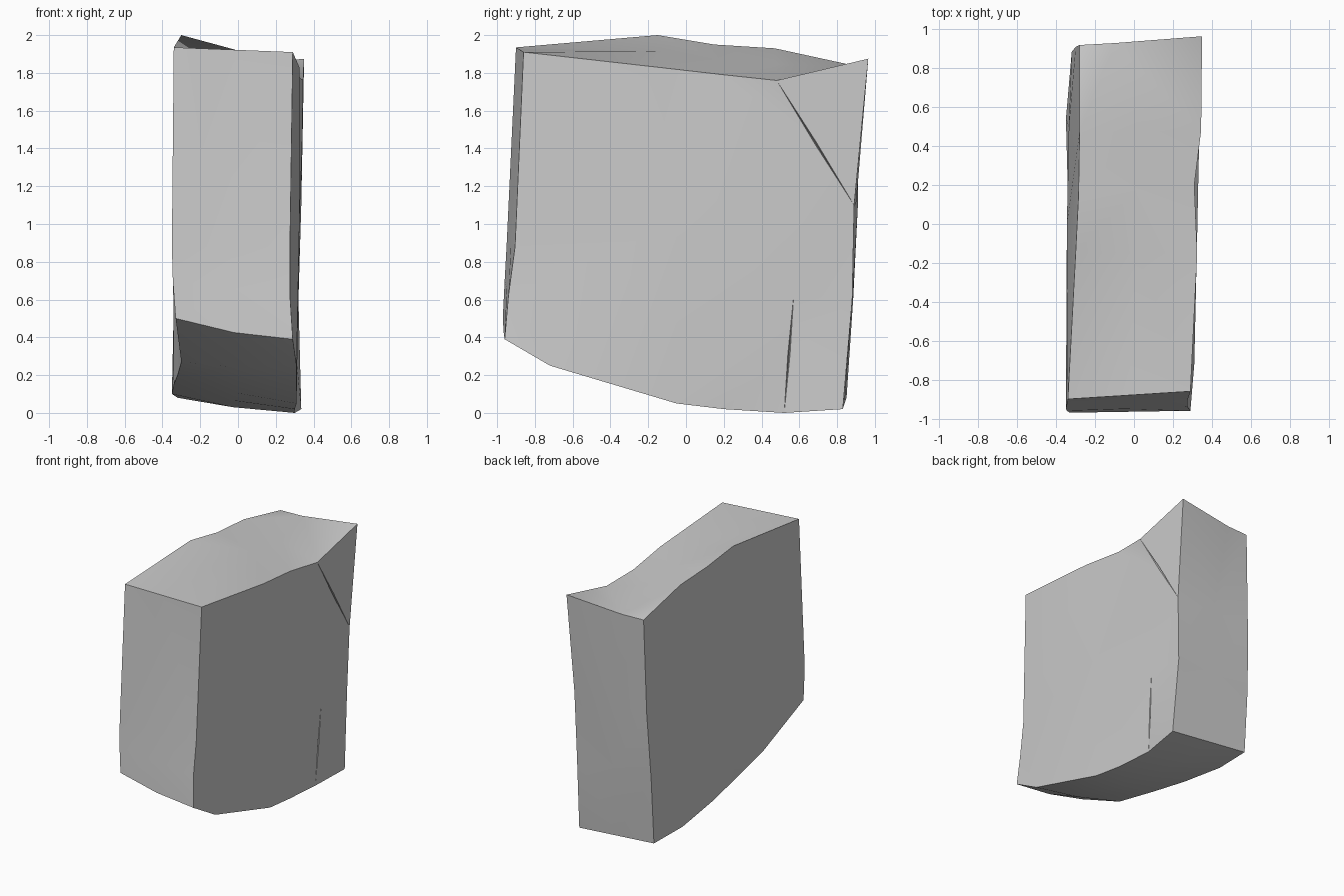
import bpy, bmesh, math
from mathutils import Vector
from mathutils.geometry import delaunay_2d_cdt

cube = bpy.data.objects.get("Cube")
if cube:
    bpy.data.objects.remove(cube, do_unlink=True)

# Stone colour
stone = bpy.data.materials.new("stone_grey")
stone.use_nodes = True
grey = (0.6, 0.6, 0.6, 1)
stone.diffuse_color = grey
stone.node_tree.nodes["Principled BSDF"].inputs["Base Color"].default_value = grey

# Side outlines as x, y, z: along the top, down the back, along the bottom, up the front
right_top = [(.29, -.86, 1.91), (.325, -.15, 1.83), (.31, .2, 1.79), (.345, .48, 1.76)]
right_back = [(.35, .965, 1.875), (.335, .89, 1.1), (.32, .88, .6), (.335, .83, .02)]
right_bottom = [(.3, .52, 0), (.3, .2, .02), (.31, -.05, .05), (.31, -.72, .25)]
right_front = [(.29, -.96, .39), (.275, -.94, .62), (.275, -.905, .88)]

left_top = [(-.34, -.9, 1.935), (-.3, -.15, 2), (-.285, .15, 1.95), (-.28, .47, 1.93)]
left_back = [(-.28, .92, 1.83), (-.3, .91, 1.1), (-.32, .885, .6), (-.32, .85, .08)]
left_bottom = [(-.35, .54, .1), (-.34, .16, .15), (-.32, -.15, .2), (-.3, -.52, .27)]
left_front = [(-.33, -.97, .5), (-.345, -.96, .7), (-.35, -.95, .88)]

right = [Vector(p) for p in right_top + right_back + right_bottom + right_front]
left = [Vector(p) for p in left_top + left_back + left_bottom + left_front]
count = len(right)

bm = bmesh.new()


def loop_pairs(n):
    """Index pairs that walk once around a closed outline."""
    return [(i, (i + 1) % n) for i in range(n)]


def fill_side(points, edges):
    """Triangulate a broken stone side from its outline, inner points and cracks."""
    flat = [p.yz for p in points]
    _, _, faces, origins, _, _ = delaunay_2d_cdt(flat, edges, [], 1, 1e-6)
    verts = [bm.verts.new(p) for p in points]
    for face in faces:
        bm.faces.new([verts[origins[i][0]] for i in face])
    return verts[:count]


def add_crack(points, edges, start, end, depth=0.02, width=0.006):
    """Cut a narrow tapering groove between two existing points."""
    a, b = points[start], points[end]
    across = (b - a).cross(Vector((1, 0, 0))).normalized() * width
    middle = (a + b) / 2
    for point in (middle - across, middle - Vector((depth, 0, 0)), middle + across):
        points.append(point)
        edges += [(start, len(points) - 1), (len(points) - 1, end)]


# Right side with its two cracks
right_points = right + [Vector((.315, .57, .62)), Vector((.325, -.05, 1.0))]
right_edges = loop_pairs(count)
add_crack(right_points, right_edges, 3, 5)
add_crack(right_points, right_edges, count, 8)
right_ring = fill_side(right_points, right_edges)

# Left side, bulging gently
left_points = left + [Vector((-.345, 0, 1.0)), Vector((-.335, .5, .8))]
left_ring = fill_side(left_points, loop_pairs(count))

# Middle ring around the block, with the foot of the raised corner off centre
middle = [(a + b) / 2 for a, b in zip(left, right)]
middle[4] = Vector((-.1, .93, 1.83))
for i in range(8, 13):
    middle[i].z -= 0.02
middle_ring = [bm.verts.new(p) for p in middle]

# Top, back, underside and front strips
for outer in (left_ring, right_ring):
    for i, j in loop_pairs(count):
        bm.faces.new((outer[i], outer[j], middle_ring[j]))
        bm.faces.new((outer[i], middle_ring[j], middle_ring[i]))

bmesh.ops.recalc_face_normals(bm, faces=bm.faces[:])
mesh = bpy.data.meshes.new("stone_slab")
bm.to_mesh(mesh)
bm.free()
mesh.materials.append(stone)

slab = bpy.data.objects.new("stone_slab", mesh)
bpy.context.collection.objects.link(slab)
bpy.ops.object.select_all(action="DESELECT")
slab.select_set(True)
bpy.context.view_layer.objects.active = slab
bpy.ops.object.shade_smooth_by_angle(angle=math.radians(30))
